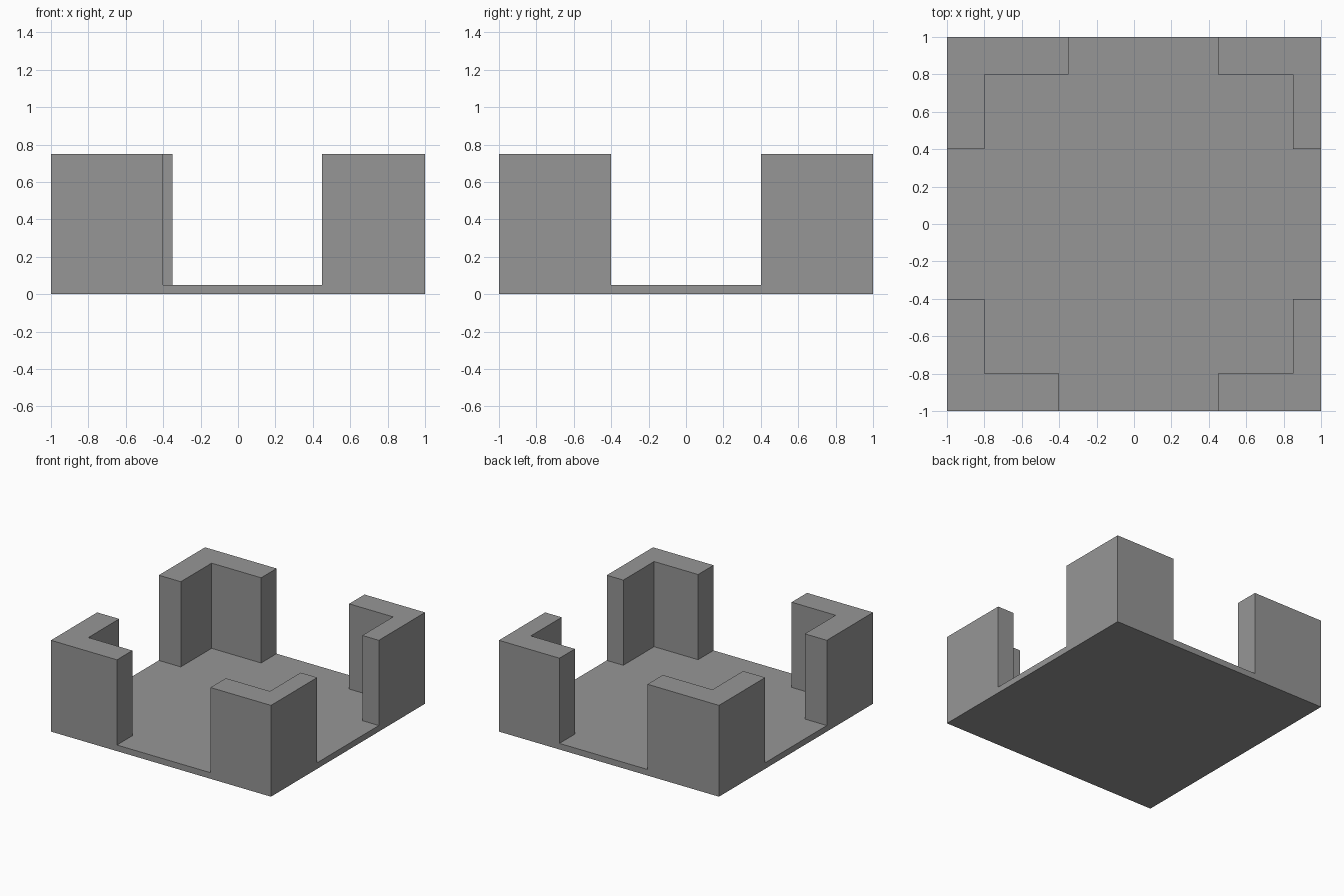
import bpy, bmesh, math

if "Cube" in bpy.data.objects:
    bpy.data.objects.remove(bpy.data.objects["Cube"])

FLOOR_H, WALL_H = 0.05, 0.75

grey = bpy.data.materials.new("plain grey")
grey.diffuse_color = (0.305, 0.305, 0.305, 1)
grey.use_nodes = True
grey.node_tree.nodes["Principled BSDF"].inputs["Base Color"].default_value = grey.diffuse_color

# Each corner wall: side signs, arm end along x, inner face x (arms end at |y| 0.4, inner face |y| 0.8)
corners = [(-1, -1, -0.40, -0.80), (-1, 1, -0.35, -0.80),
           (1, -1, 0.45, 0.85), (1, 1, 0.45, 0.85)]


def in_wall(p):
    """True when a point lies within one of the L-shaped corner walls."""
    for sx, sy, arm, inner in corners:
        ax, ay = p.x * sx, p.y * sy
        along_x = ay > 0.8 and ax > abs(arm)
        along_y = ay > 0.4 and ax > abs(inner)
        if along_x or along_y:
            return True
    return False


# Floor slab
bm = bmesh.new()
bmesh.ops.create_cube(bm, size=1)
for v in bm.verts:
    v.co = (v.co.x * 2, v.co.y * 2, (v.co.z + 0.5) * FLOOR_H)

# Cut the slab along the wall outlines
cuts = [((x, 0, 0), (1, 0, 0)) for x in (-0.8, -0.4, -0.35, 0.45, 0.85)]
cuts += [((0, y, 0), (0, 1, 0)) for y in (-0.8, -0.4, 0.4, 0.8)]
for co, no in cuts:
    bmesh.ops.bisect_plane(bm, geom=bm.verts[:] + bm.edges[:] + bm.faces[:],
                           plane_co=co, plane_no=no)

# Raise the four corner walls
bm.normal_update()
tops = [f for f in bm.faces if f.normal.z > 0.9 and in_wall(f.calc_center_median())]
raised = bmesh.ops.extrude_face_region(bm, geom=tops)["geom"]
bmesh.ops.delete(bm, geom=[f for f in tops if f.is_valid], context="FACES")
for v in raised:
    if isinstance(v, bmesh.types.BMVert):
        v.co.z = WALL_H

# Merge flat areas back into clean faces
bmesh.ops.recalc_face_normals(bm, faces=bm.faces[:])
bmesh.ops.dissolve_limit(bm, angle_limit=math.radians(1),
                         verts=bm.verts[:], edges=bm.edges[:])

mesh = bpy.data.meshes.new("tray_with_corner_walls")
bm.to_mesh(mesh)
bm.free()
mesh.materials.append(grey)
tray = bpy.data.objects.new("tray_with_corner_walls", mesh)
bpy.context.collection.objects.link(tray)
